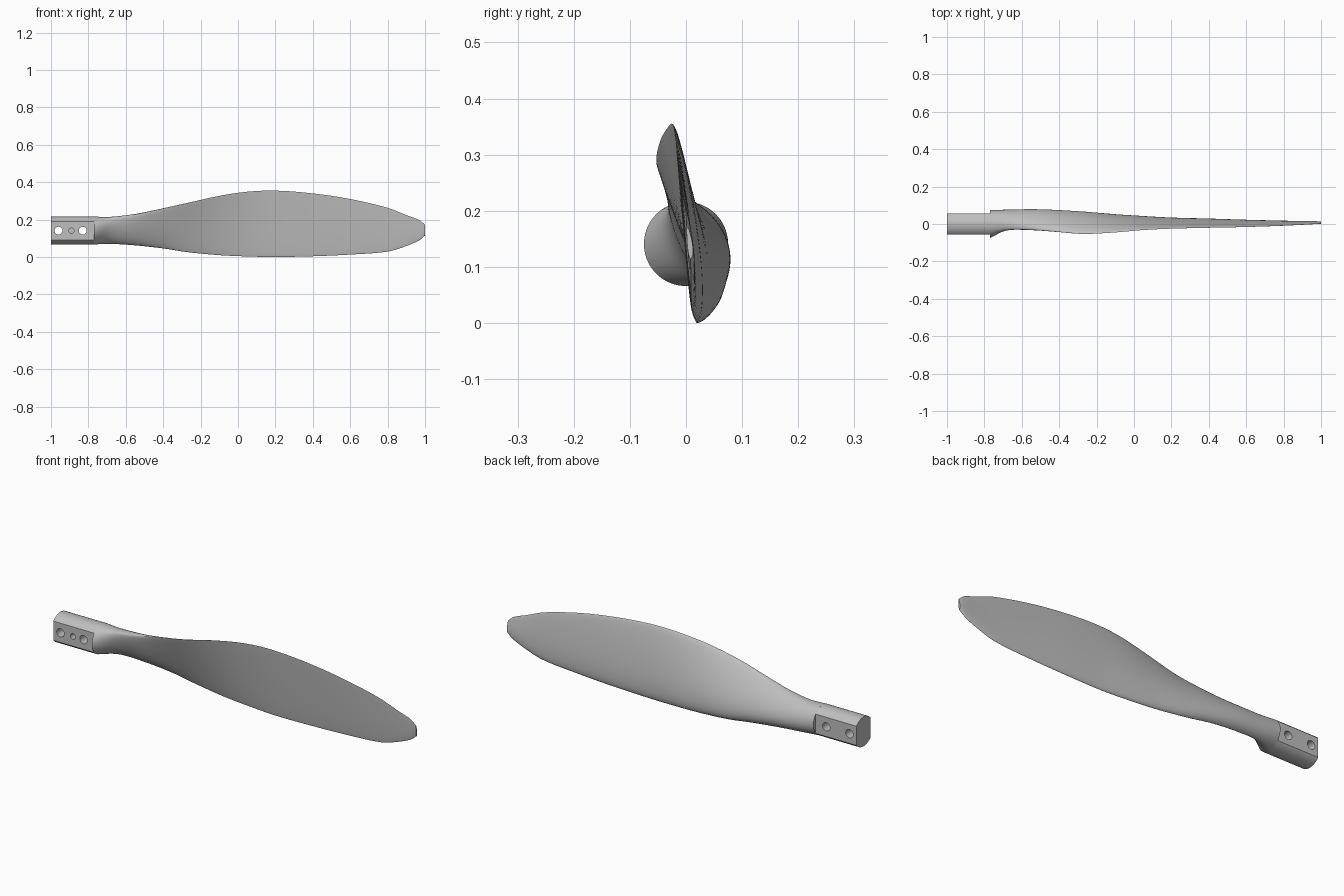
import bpy
import bmesh
from math import cos, sin, pi, radians
from mathutils import Vector, Matrix

if "Cube" in bpy.data.objects:
    bpy.data.objects.remove(bpy.data.objects["Cube"], do_unlink=True)

AXIS_Z = 0.141
RADIUS = 0.075
FLAT = 0.057
ROOT = -0.77
SIDES = 64
STEPS = 6

grey = bpy.data.materials.new("blade_grey")
grey.use_nodes = True
colour = (0.52, 0.52, 0.52, 1)
grey.diffuse_color = colour
grey.node_tree.nodes["Principled BSDF"].inputs["Base Color"].default_value = colour


def make_object(name, bm):
    bmesh.ops.recalc_face_normals(bm, faces=bm.faces)
    mesh = bpy.data.meshes.new(name)
    bm.to_mesh(mesh)
    bm.free()
    mesh.materials.append(grey)
    obj = bpy.data.objects.new(name, mesh)
    bpy.context.collection.objects.link(obj)
    return obj


def activate(obj):
    bpy.ops.object.select_all(action="DESELECT")
    obj.select_set(True)
    bpy.context.view_layer.objects.active = obj


def loft(name, rings):
    """Skin a list of closed rings and cap both ends."""
    bm = bmesh.new()
    loops = [[bm.verts.new(p) for p in ring] for ring in rings]
    for a, b in zip(loops, loops[1:]):
        for i in range(len(a)):
            j = (i + 1) % len(a)
            bm.faces.new((a[i], a[j], b[j], b[i]))
    bm.faces.new(loops[0])
    bm.faces.new(loops[-1])
    return make_object(name, bm)


def smooth_stations(stations):
    """Hermite interpolation through the station vectors, along x."""
    pts = [Vector(s) for s in stations]
    last = len(pts) - 1
    slopes = []
    for i in range(len(pts)):
        a, b = pts[max(i - 1, 0)], pts[min(i + 1, last)]
        slopes.append((b - a) / (b[0] - a[0]))
    result = []
    for i in range(last):
        width = pts[i + 1][0] - pts[i][0]
        for step in range(STEPS):
            t = step / STEPS
            blend = t * t * (3 - 2 * t)
            result.append(pts[i] * (1 - blend) + pts[i + 1] * blend
                          + slopes[i] * (width * t * (1 - t) ** 2)
                          - slopes[i + 1] * (width * t * t * (1 - t)))
    result.append(pts[last])
    return result


def blade_ring(station):
    """Aerofoil section: x, upper edge y z, lower edge y z, back and front bulge."""
    x, upper_y, upper_z, lower_y, lower_z, back, front = station
    upper, lower = Vector((upper_y, upper_z)), Vector((lower_y, lower_z))
    middle, half = (upper + lower) / 2, (upper - lower) / 2
    normal = Vector((half.y, -half.x)).normalized()
    t = min(max((x - ROOT) / 0.4, 0), 1)
    skew = 0.35 * t * t * (3 - 2 * t)
    ring = []
    for i in range(SIDES):
        angle = 2 * pi * i / SIDES
        bulge = back if sin(angle) > 0 else front
        offset = bulge * sin(angle) * (1 - skew * cos(angle))
        p = middle + half * cos(angle) + normal * offset
        ring.append((x, p.x, p.y))
    return ring


# Twisted blade, growing out of a round root
lean = radians(30)
dy, dz = RADIUS * sin(lean), RADIUS * cos(lean)
stations = [
    (ROOT, -dy, AXIS_Z + dz, dy, AXIS_Z - dz, RADIUS, RADIUS),
    (-.68, -.025, .21, .045, .072, .062, .032),
    (-.55, -.03, .228, .05, .063, .056, .021),
    (-.4, -.043, .26, .05, .046, .047, .01),
    (-.27, -.053, .289, .046, .026, .042, .004),
    (-.1, -.045, .327, .035, .01, .034, .003),
    (.05, -.032, .349, .027, .003, .028, .003),
    (.2, -.025, .355, .02, 0, .024, .003),
    (.4, -.02, .34, .017, .004, .02, .003),
    (.6, -.016, .31, .013, .013, .016, .003),
    (.8, -.009, .263, .01, .029, .012, .003),
    (.9, -.004, .224, .009, .059, .01, .003),
    (.97, 0, .197, .009, .09, .008, .003),
    (1, .002, .172, .008, .115, .006, .003),
]
blade = loft("blade", [blade_ring(s) for s in smooth_stations(stations)])

# Mounting shank: a round bar with a flat on the front and the back
corner = (1 - (FLAT / RADIUS) ** 2) ** 0.5 * RADIUS
profile = []
for side in (1, -1):
    profile.append((side * FLAT, side * -corner))
    profile.append((side * FLAT, side * corner))
    for i in range(SIDES):
        angle = 2 * pi * i / SIDES
        y, z = RADIUS * cos(angle), RADIUS * sin(angle)
        if abs(y) < FLAT and z * side > 0:
            profile.append((y, z))
    # keep each arc running from its own flat to the opposite one
    arc = profile[-1]
shank = loft("shank", [[(x, y, AXIS_Z + z) for y, z in profile]
                       for x in (-1, ROOT)])


# Two through bolt holes and a small blind pin hole in the front flat
def drill(x, radius, depth):
    bm = bmesh.new()
    start = -0.1
    place = Matrix.Translation((x, start + depth / 2, AXIS_Z))
    bmesh.ops.create_cone(bm, cap_ends=True, segments=32, radius1=radius,
                          radius2=radius, depth=depth,
                          matrix=place @ Matrix.Rotation(pi / 2, 4, "X"))
    cutter = make_object("hole_cutter", bm)
    cutter.hide_render = True
    activate(shank)
    cut = shank.modifiers.new("hole", "BOOLEAN")
    cut.operation = "DIFFERENCE"
    cut.solver = "EXACT"
    cut.object = cutter
    bpy.ops.object.modifier_apply(modifier=cut.name)
    bpy.data.objects.remove(cutter, do_unlink=True)


for hole in ((-.96, .021, .2), (-.83, .021, .2), (-.89, .014, .08)):
    drill(*hole)

for part in (blade, shank):
    activate(part)
    bpy.ops.object.shade_smooth_by_angle(angle=radians(35))
